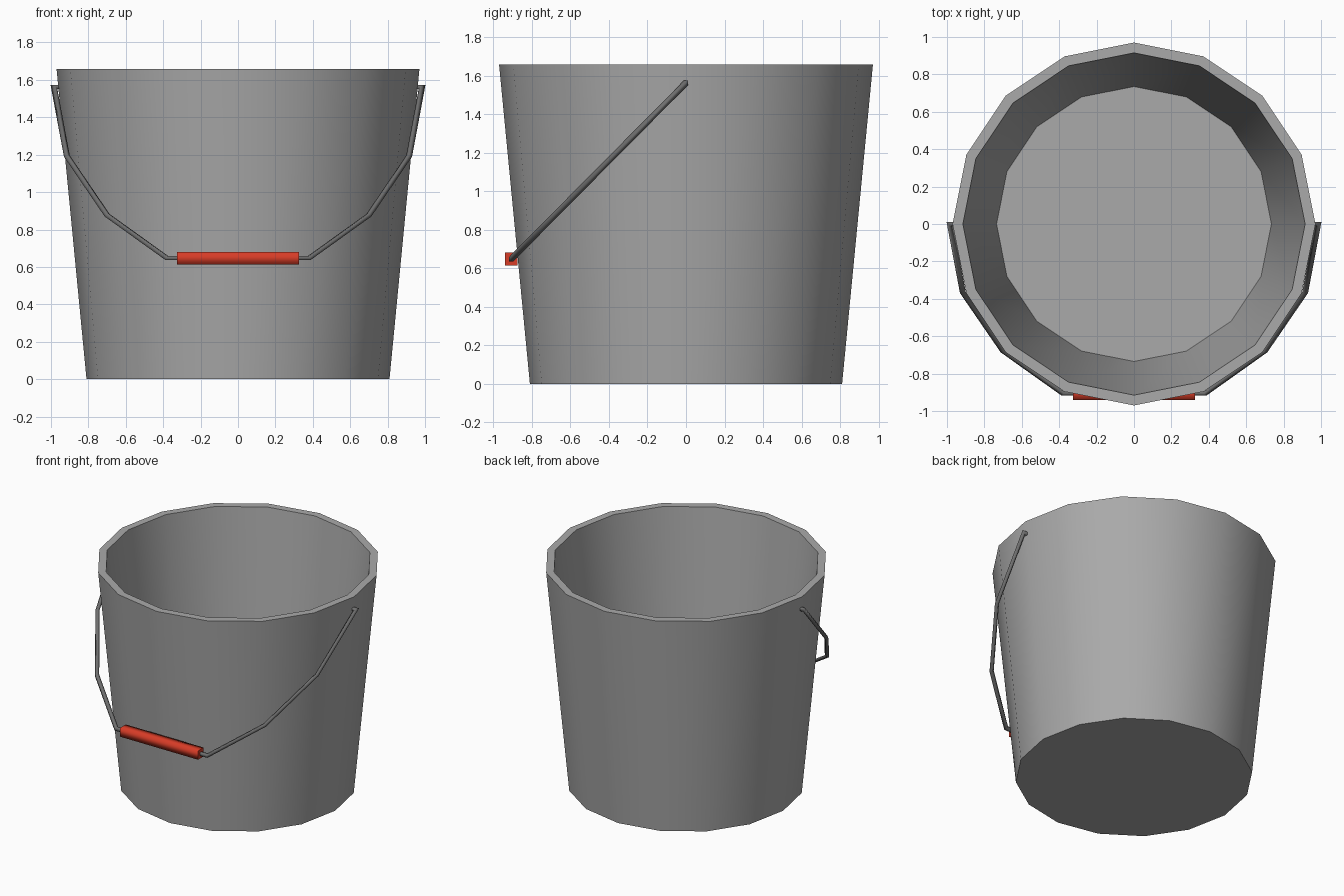
import bpy, bmesh, math
from mathutils import Vector

if "Cube" in bpy.data.objects:
    bpy.data.objects.remove(bpy.data.objects["Cube"])


def material(name, rgb):
    m = bpy.data.materials.new(name)
    m.diffuse_color = (*rgb, 1)
    m.use_nodes = True
    m.node_tree.nodes["Principled BSDF"].inputs["Base Color"].default_value = m.diffuse_color
    return m


def make_object(name, bm, mat):
    bmesh.ops.recalc_face_normals(bm, faces=bm.faces)
    me = bpy.data.meshes.new(name)
    bm.to_mesh(me)
    bm.free()
    me.materials.append(mat)
    ob = bpy.data.objects.new(name, me)
    bpy.context.collection.objects.link(ob)
    return ob


def skin(bm, rings, smooth):
    """Join consecutive rings with quads and cap both ends."""
    n = len(rings[0])
    for a, b in zip(rings, rings[1:]):
        for i in range(n):
            j = (i + 1) % n
            bm.faces.new((a[i], a[j], b[j], b[i])).smooth = smooth
    for cap in (rings[0], rings[-1]):
        f = bm.faces.new(cap)
        f.smooth = False
        for e in f.edges:
            e.smooth = False


def sweep(name, path, r, normal, mat):
    """Four-sided mitred tube along a path lying in the plane of `normal`."""
    bm = bmesh.new()
    rings = []
    for i, p in enumerate(path):
        t0 = (p - path[max(i - 1, 0)]).normalized()
        t1 = (path[min(i + 1, len(path) - 1)] - p).normalized()
        t = (t0 + t1).normalized()
        b = normal.cross(t)
        k = t.dot(t1 if t1.length else t0)
        offs = (normal * r, b * r / k, -normal * r, -b * r / k)
        rings.append([bm.verts.new(p + o) for o in offs])
    skin(bm, rings, True)
    return make_object(name, bm, mat)


steel = material("bucket grey", (0.40, 0.40, 0.40))
wire = material("wire dark grey", (0.16, 0.16, 0.16))
red = material("grip red", (0.68, 0.045, 0.02))

# Bucket: outer wall, rim, inner wall and floor
bm = bmesh.new()
rings = []
for r, z in ((0.81, 0), (0.97, 1.657), (0.915, 1.657), (0.735, 0.065)):
    rings.append([bm.verts.new((r * math.cos(i * math.pi / 8),
                                r * math.sin(i * math.pi / 8), z))
                  for i in range(16)])
skin(bm, rings, False)
bucket = make_object("bucket", bm, steel)
bpy.context.view_layer.objects.active = bucket
bucket.select_set(True)
bpy.ops.object.shade_smooth_by_angle(angle=math.radians(35))
bucket.select_set(False)

# Handle plane hangs forward from the pivots at about 45 degrees
pivot = Vector((0, 0, 1.562))
down = Vector((0, -0.907, -0.915)).normalized()
normal = Vector((1, 0, 0)).cross(down)


def on_plane(x, d):
    return pivot + Vector((x, 0, 0)) + down * d


# Wire: stub into the wall, then a faceted arc, mirrored
half = [(0.94, 0), (0.984, 0), (0.915, 0.52), (0.70, 0.965), (0.38, 1.288)]
pts = half + [(-x, d) for x, d in reversed(half)]
sweep("handle_wire", [on_plane(x, d) for x, d in pts], 0.016, normal, wire)

# Grip around the middle of the wire
sweep("handle_grip", [on_plane(0.325, 1.288), on_plane(-0.325, 1.288)],
      0.047, normal, red)
